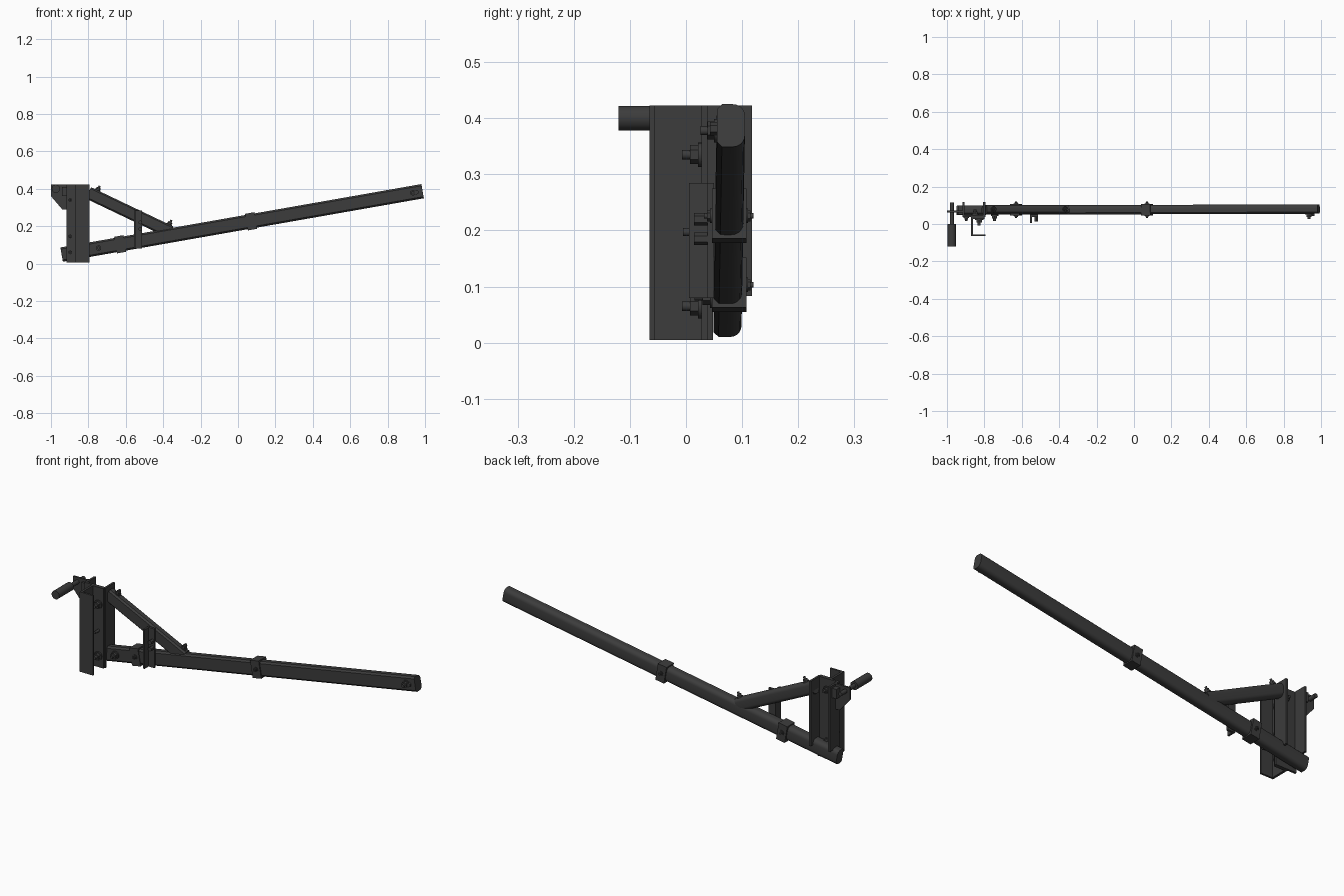
import bpy, bmesh
from math import cos, sin, pi, radians
from mathutils import Matrix, Vector

if "Cube" in bpy.data.objects:
    bpy.data.objects.remove(bpy.data.objects["Cube"])

COLOUR = (0.045, 0.045, 0.045, 1)
metal = bpy.data.materials.new("dark_grey_metal")
metal.use_nodes = True
metal.diffuse_color = COLOUR
bsdf = metal.node_tree.nodes["Principled BSDF"]
bsdf.inputs["Base Color"].default_value = COLOUR


def finish(name, bm, matrix=None, smooth=False):
    if matrix:
        bm.transform(matrix)
    bmesh.ops.recalc_face_normals(bm, faces=bm.faces)
    mesh = bpy.data.meshes.new(name)
    bm.to_mesh(mesh)
    bm.free()
    mesh.materials.append(metal)
    obj = bpy.data.objects.new(name, mesh)
    bpy.context.collection.objects.link(obj)
    if smooth:
        bpy.ops.object.select_all(action="DESELECT")
        obj.select_set(True)
        bpy.context.view_layer.objects.active = obj
        bpy.ops.object.shade_smooth_by_angle(angle=radians(35))
    return obj


def box(name, x, y, z):
    """Box from its (min, max) range on each axis."""
    bm = bmesh.new()
    bmesh.ops.create_cube(bm, size=1)
    size = [r[1] - r[0] for r in (x, y, z)]
    centre = [sum(r) / 2 for r in (x, y, z)]
    return finish(name, bm, Matrix.Translation(centre) @ Matrix.Diagonal((*size, 1)))


def frame(start, end):
    """Matrix with local x running from start to end and local y kept level."""
    ax = (Vector(end) - Vector(start)).normalized()
    az = ax.cross(Vector((0, 1, 0))).normalized()
    ay = az.cross(ax)
    m = Matrix((ax, ay, az)).transposed().to_4x4()
    m.translation = start
    return m


def extrude(name, points, vector, matrix=None, smooth=False):
    bm = bmesh.new()
    face = bm.faces.new([bm.verts.new(p) for p in points])
    new = bmesh.ops.extrude_face_region(bm, geom=[face])["geom"]
    moved = [v for v in new if isinstance(v, bmesh.types.BMVert)]
    bmesh.ops.translate(bm, verts=moved, vec=vector)
    return finish(name, bm, matrix, smooth)


def beam(name, start, end, width, height):
    """Bar with narrow front chamfers and a rounded back."""
    w, h, r, c = width / 2, height / 2, width * 0.42, width * 0.18
    arc = [(w - r + r * sin(a), h - r + r * cos(a)) for a in [i * pi / 10 for i in range(6)]]
    side = [(-w, h - c), (c - w, h)] + arc
    outline = side + [(y, -z) for y, z in reversed(side)]
    length = (Vector(end) - Vector(start)).length
    return extrude(name, [(0, y, z) for y, z in outline], (length, 0, 0),
                   frame(start, end), True)


def rod(name, start, end, radius, sides=16):
    bm = bmesh.new()
    start, end = Vector(start), Vector(end)
    bmesh.ops.create_cone(bm, cap_ends=True, segments=sides, radius1=radius,
                          radius2=radius, depth=(end - start).length)
    turn = (end - start).to_track_quat("Z", "Y").to_matrix().to_4x4()
    return finish(name, bm, Matrix.Translation((start + end) / 2) @ turn, sides > 8)


def bolt(name, base, direction, size=0.014, length=0.04):
    """Washer, hexagonal nut and protruding stud."""
    base, d = Vector(base), Vector(direction).normalized()
    rod(name + "_washer", base, base + d * length * 0.2, size * 1.3)
    rod(name + "_nut", base, base + d * length * 0.6, size, 6)
    rod(name + "_stud", base, base + d * length, size * 0.5, 12)


FRONT, BACK = (0, -1, 0), (0, 1, 0)

# Long sloping arm and its diagonal brace
ARM_A, ARM_B = Vector((-0.943, 0.074, 0.048)), Vector((0.987, 0.08, 0.387))
beam("long_arm", ARM_A, ARM_B, 0.05, 0.077)
BRACE_A, BRACE_B = Vector((-0.8, 0.078, 0.378)), Vector((-0.36, 0.078, 0.168))
beam("diagonal_brace", BRACE_A, BRACE_B, 0.045, 0.067)
arm = frame(ARM_A, ARM_B)


def on_arm(x, y):
    p = ARM_A.lerp(ARM_B, (x - ARM_A.x) / (ARM_B.x - ARM_A.x))
    return Vector((p.x, y, p.z))


# Clamping collars around the arm
for i, x in enumerate((-0.63, 0.07)):
    centre = on_arm(x, 0.077)
    m = arm.copy()
    m.translation = centre
    outline = [(-0.025, s * 0.031, t * 0.045) for s, t in ((-1, -1), (1, -1), (1, 1), (-1, 1))]
    extrude(f"collar_{i}", outline, (0.05, 0, 0), m)
    bolt(f"collar_front_bolt_{i}", centre - Vector((0, 0.031, 0)), FRONT, 0.01, 0.014)
    bolt(f"collar_back_bolt_{i}", centre + Vector((0, 0.031, 0)), BACK, 0.01, 0.012)

# Post: front angle, middle plate and rear flanges that stop above the arm
TALL = (0.005, 0.423)
box("post_front_flange", (-0.872, -0.795), (-0.065, -0.055), TALL)
box("post_web", (-0.872, -0.86), (-0.065, 0.036), TALL)
box("post_foot_flange", (-0.872, -0.8), (0.028, 0.038), TALL)
box("post_middle_plate", (-0.917, -0.795), (0.037, 0.048), TALL)
for name, x in (("inner", -0.806), ("outer", -0.917)):
    box(f"post_{name}_rear_flange", (x, x + 0.011), (0.045, 0.118), (0.083, 0.423))

# Post bolts
for i, z in enumerate((0.335, 0.065)):
    bolt(f"post_bolt_{i}", (-0.828, 0.028, z), FRONT, 0.017, 0.035)
    bolt(f"post_rear_bolt_{i}", (-0.85, 0.048, z + 0.03), BACK, 0.014, 0.03)
rod("post_pin", (-0.828, 0.03, 0.197), (-0.828, -0.005, 0.197), 0.007)
for i, z in enumerate((0.34, 0.145, 0.06)):
    bolt(f"post_edge_bolt_{i}", (-0.897, 0.037, z), FRONT, 0.011, 0.022)

# Upright strap joining brace to arm
box("strap_plate", (-0.555, -0.545), (0.005, 0.05), (0.08, 0.285))
box("strap_face", (-0.555, -0.512), (0.038, 0.05), (0.08, 0.285))
for i, z in enumerate((0.22, 0.185)):
    rod(f"strap_nut_{i}", (-0.522, 0.038, z), (-0.522, 0.014, z), 0.011, 6)

# Bolts on the arm: root and tip
bolt("arm_root_bolt", on_arm(-0.745, 0.05), FRONT, 0.016, 0.035)
bolt("arm_tip_bolt", on_arm(0.935, 0.056), FRONT, 0.016, 0.03)
rod("arm_tip_nut", on_arm(0.955, 0.056), on_arm(0.955, 0.043), 0.012, 6)

# Bolts standing on the brace
brace_up = frame(BRACE_A, BRACE_B).to_3x3() @ Vector((0, 0, 1))
for i, t in enumerate((0.08, 0.95)):
    bolt(f"brace_bolt_{i}", BRACE_A.lerp(BRACE_B, t) + brace_up * 0.032, brace_up, 0.012, 0.028)

# Handle with its axle and gusset plate
gusset = [(-1.0, 0.423), (-0.915, 0.423), (-0.915, 0.29), (-0.94, 0.29), (-1.0, 0.36)]
extrude("handle_gusset", [(x, 0.062, z) for x, z in gusset], (0, 0.01, 0))
box("gusset_mount", (-0.942, -0.916), (0.05, 0.1), (0.36, 0.41))
rod("handle_axle", (-0.974, 0.115, 0.4), (-0.974, -0.01, 0.4), 0.011)
rod("handle_grip", (-0.974, -0.12, 0.4), (-0.974, 0.0, 0.4), 0.022, 24)
